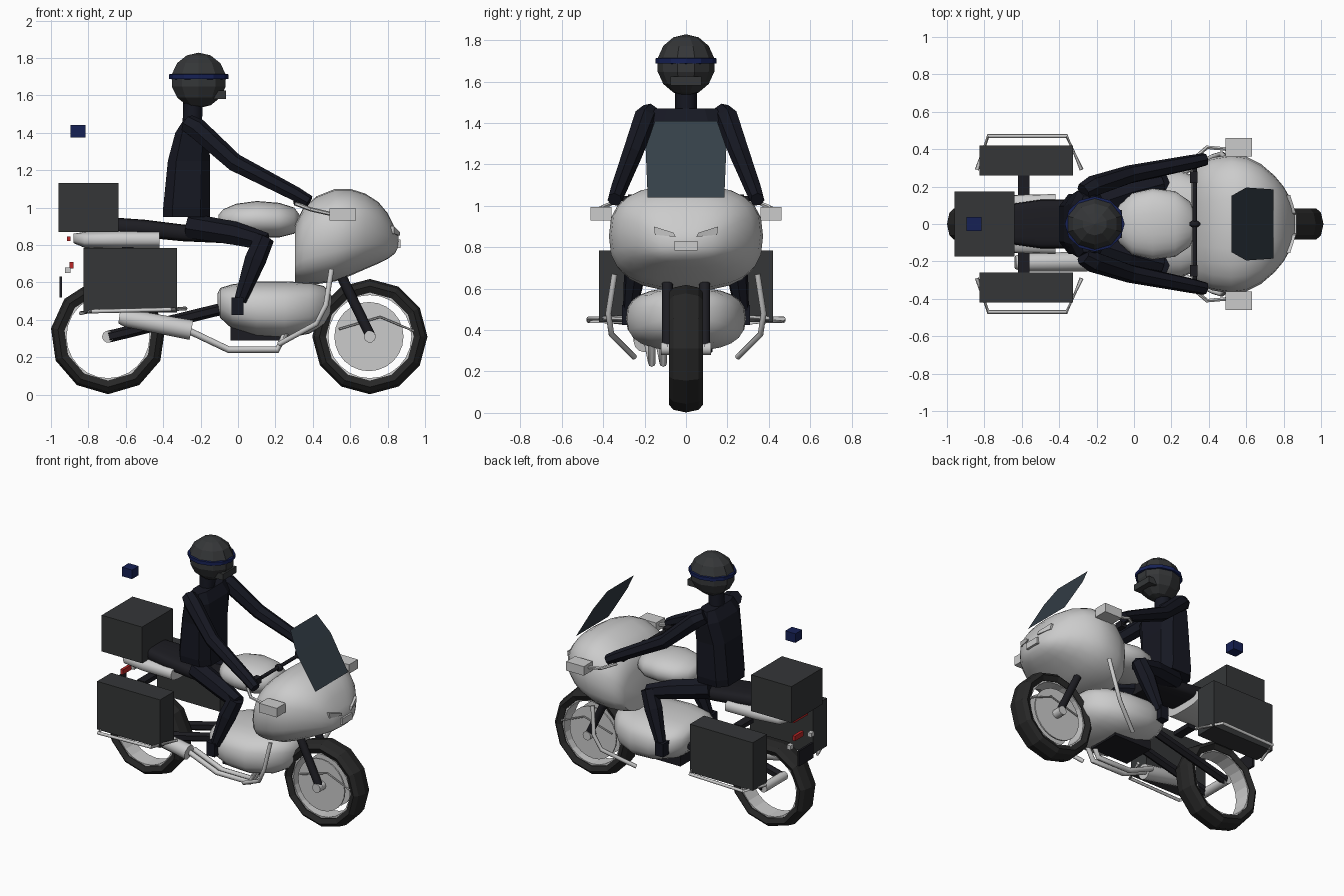
import bpy, bmesh, math
from mathutils import Vector


def mat(name, *rgb):
    m = bpy.data.materials.new(name)
    m.diffuse_color = (*rgb, 1)
    return m


BLACK = mat("black", 0.012, 0.012, 0.016)
SUIT = mat("suit", 0.008, 0.009, 0.016)
TYRE = mat("tyre", 0.02, 0.02, 0.02)
CASE = mat("case", 0.035, 0.037, 0.039)
GLASS = mat("screen", 0.035, 0.05, 0.065)
BLUE = mat("blue", 0.008, 0.015, 0.09)
RED = mat("red", 0.5, 0.02, 0.02)


def finish(name, bm, m=None, smooth=False):
    bmesh.ops.recalc_face_normals(bm, faces=bm.faces)
    me = bpy.data.meshes.new(name)
    bm.to_mesh(me)
    bm.free()
    ob = bpy.data.objects.new(name, me)
    bpy.context.collection.objects.link(ob)
    if m:
        me.materials.append(m)
    if smooth:
        bpy.context.view_layer.objects.active = ob
        bpy.ops.object.select_all(action='DESELECT')
        ob.select_set(True)
        bpy.ops.object.shade_smooth_by_angle(angle=math.radians(50))
    return ob


def skin(name, rings, m=None, smooth=False, closed=False):
    """Join rings of points into a surface, capped unless closed."""
    bm = bmesh.new()
    rs = [[bm.verts.new(p) for p in r] for r in rings]
    n = len(rs[0])
    pairs = list(zip(rs, rs[1:])) + ([(rs[-1], rs[0])] if closed else [])
    for a, b in pairs:
        for i in range(n):
            j = (i + 1) % n
            bm.faces.new((a[i], a[j], b[j], b[i]))
    if not closed:
        bm.faces.new(rs[0])
        bm.faces.new(rs[-1])
    return finish(name, bm, m, smooth)


def box(name, x, y, z, m=None):
    return skin(name, [[(a, y[0], z[0]), (a, y[1], z[0]), (a, y[1], z[1]), (a, y[0], z[1])] for a in x], m)


def tube(name, pts, r, m=None, n=8):
    """Tube along a path, r is one radius or one per point."""
    pts = [Vector(p) for p in pts]
    rad = r if isinstance(r, (list, tuple)) else [r] * len(pts)
    rings = []
    for i, p in enumerate(pts):
        t = (pts[min(i + 1, len(pts) - 1)] - pts[max(i - 1, 0)]).normalized()
        ref = Vector((0, 1, 0)) if abs(t.y) < 0.9 else Vector((0, 0, 1))
        u = t.cross(ref).normalized()
        v = t.cross(u)
        rings.append([p + rad[i] * (u * math.cos(a) + v * math.sin(a))
                      for a in [2 * math.pi * k / n for k in range(n)]])
    return skin(name, rings, m, n > 7)


def shell(name, secs, e=2.5, m=None, n=24):
    """Rounded body along x; sections are (x, z low, z high, half width)."""
    def sp(c):
        return math.copysign(abs(c) ** (2 / e), c)
    rings = [[(x, w * sp(math.cos(a)), (lo + hi) / 2 + (hi - lo) / 2 * sp(math.sin(a)))
              for a in [2 * math.pi * k / n for k in range(n)]] for x, lo, hi, w in secs]
    return skin(name, rings, m, True)


def wheel_ring(name, x, z, prof, n, m=None):
    """Closed (radius, y) profile turned about the axle."""
    rings = []
    for k in range(n):
        a = 2 * math.pi * k / n - math.pi / 2
        rings.append([(x + r * math.cos(a), y, z + r * math.sin(a)) for r, y in prof])
    return skin(name, rings, m, closed=True)


def ball(name, c, r, m=None, u=12, v=8):
    bm = bmesh.new()
    bmesh.ops.create_uvsphere(bm, u_segments=u, v_segments=v, radius=1)
    for w in bm.verts:
        w.co = Vector(c) + Vector([w.co[i] * r[i] for i in range(3)])
    return finish(name, bm, m)


# wheels
for nm, x, n in (("front", 0.705, 12), ("rear", -0.695, 11)):
    wheel_ring(nm + "_tyre", x, 0.31, [(0.235, -0.065), (0.27, -0.083), (0.295, -0.06), (0.308, 0),
                                       (0.295, 0.06), (0.27, 0.083), (0.235, 0.065)], n, TYRE)
    wheel_ring(nm + "_rim", x, 0.31, [(0.222, -0.06), (0.24, -0.06), (0.24, 0.06), (0.222, 0.06)], 24)
    tube(nm + "_hub", [(x, -0.12, 0.31), (x, 0.12, 0.31)], 0.032, n=10)
for s in (1, -1):
    tube("brake_disc", [(0.7, s * 0.045, 0.31), (0.7, s * 0.055, 0.31)], 0.185, n=24)
    tube("fork", [(0.71, s * 0.09, 0.31), (0.53, s * 0.09, 0.68)], 0.027, BLACK)
    tube("wheel_guard_rod", [(0.54, s * 0.07, 0.35), (0.76, s * 0.07, 0.415), (0.94, s * 0.07, 0.34)], 0.006, n=6)
    tube("swing_arm", [(-0.69, s * 0.1, 0.31), (-0.08, s * 0.1, 0.46)], 0.032, BLACK, 6)

# bodywork
shell("fairing", [(0.305, 0.595, 0.91, 0.27), (0.35, 0.59, 1.0, 0.325), (0.42, 0.59, 1.06, 0.355),
                  (0.52, 0.605, 1.1, 0.372), (0.6, 0.635, 1.1, 0.36), (0.68, 0.67, 1.075, 0.32),
                  (0.75, 0.7, 1.03, 0.26), (0.8, 0.725, 0.97, 0.2), (0.84, 0.755, 0.89, 0.13),
                  (0.858, 0.79, 0.85, 0.05)], 2.6)
shell("engine_cowl", [(-0.11, 0.45, 0.54, 0.1), (-0.095, 0.41, 0.57, 0.19), (-0.03, 0.35, 0.59, 0.255),
                      (0.1, 0.31, 0.605, 0.29), (0.25, 0.3, 0.605, 0.285), (0.38, 0.325, 0.6, 0.235),
                      (0.46, 0.37, 0.58, 0.16), (0.5, 0.43, 0.53, 0.07)], 2.6)
shell("tank", [(-0.105, 0.9, 0.96, 0.04), (-0.08, 0.87, 0.99, 0.1), (-0.01, 0.85, 1.02, 0.165),
               (0.1, 0.84, 1.035, 0.19), (0.22, 0.84, 1.025, 0.175), (0.3, 0.86, 1.0, 0.12),
               (0.33, 0.9, 0.96, 0.04)], 2.2)
shell("tail_fairing", [(-0.88, 0.81, 0.86, 0.06), (-0.82, 0.785, 0.87, 0.13), (-0.65, 0.78, 0.88, 0.155),
                       (-0.42, 0.78, 0.88, 0.16)], 3)
shell("seat", [(-0.64, 0.85, 0.945, 0.11), (-0.5, 0.84, 0.935, 0.13), (-0.3, 0.82, 0.91, 0.13),
               (-0.08, 0.81, 0.89, 0.12)], 4, BLACK, 16)
box("engine_sump", (-0.04, 0.26), (-0.12, 0.12), (0.29, 0.36), BLACK)

# windscreen
bm = bmesh.new()
rows = [[bm.verts.new((x, y, z)) for y in (-w, w)]
        for x, z, w in ((0.52, 1.41, 0.15), (0.6, 1.28, 0.195), (0.745, 1.04, 0.185))]
for a, b in zip(rows, rows[1:]):
    bm.faces.new((a[0], a[1], b[1], b[0]))
finish("windscreen", bm, GLASS)

# nose lamps, mirrors and handlebar
box("nose_lamp", (0.83, 0.87), (-0.055, 0.055), (0.785, 0.83))
for s in (1, -1):
    skin("headlamp", [[(x, s * 0.05, 0.85), (x - 0.03, s * 0.15, 0.86), (x - 0.03, s * 0.155, 0.9),
                       (x, s * 0.06, 0.87)] for x in (0.81, 0.865)])
    box("mirror", (0.49, 0.63), (s * 0.36, s * 0.46), (0.93, 0.995))
    tube("mirror_stalk", [(0.31, s * 0.34, 1.02), (0.39, s * 0.41, 0.99), (0.5, s * 0.4, 0.965)], 0.011, n=6)
    box("bar_clamp", (0.3, 0.34), (s * 0.22, s * 0.28), (1.01, 1.055), BLACK)
tube("handlebar", [(0.325, -0.36, 1.035), (0.325, 0.36, 1.035)], 0.012, BLACK)
ball("bar_centre", (0.325, 0, 1.03), (0.03, 0.02, 0.025), BLACK)

# exhaust
tube("muffler", [(-0.635, -0.205, 0.415), (-0.6, -0.205, 0.41), (-0.25, -0.2, 0.345)], [0.035, 0.048, 0.053], n=12)
for y in (-0.165, -0.11):
    tube("exhaust_pipe", [(-0.26, y - 0.02, 0.34), (-0.05, y, 0.24), (0.21, y, 0.24), (0.27, y, 0.36)], 0.018)

# crash bars, cases and case guards
for s in (1, -1):
    tube("crash_bar", [(0.5, s * 0.345, 0.67), (0.47, s * 0.375, 0.48), (0.42, s * 0.36, 0.38),
                       (0.22, s * 0.25, 0.27)], 0.014)
    box("side_case", (-0.825, -0.325), (s * 0.26, s * 0.42), (0.44, 0.785), CASE)
    tube("case_guard", [(-0.84, s * 0.29, 0.435), (-0.78, s * 0.47, 0.445), (-0.36, s * 0.47, 0.455),
                        (-0.28, s * 0.29, 0.46)], 0.011)
    box("case_bracket", (-0.62, -0.56), (s * 0.12, s * 0.26), (0.76, 0.79), BLACK)
box("top_case", (-0.96, -0.64), (-0.175, 0.175), (0.87, 1.13), CASE)

# rear lights, plate and beacon
box("upper_tail_lamp", (-0.915, -0.895), (-0.08, 0.08), (0.82, 0.845), RED)
box("lower_tail_lamp", (-0.9, -0.88), (-0.05, 0.05), (0.675, 0.71), RED)
for s in (1, -1):
    box("rear_indicator", (-0.925, -0.895), (s * 0.1, s * 0.135), (0.65, 0.68))
box("rear_plate", (-0.955, -0.94), (-0.08, 0.08), (0.52, 0.63), BLACK)
box("beacon", (-0.895, -0.815), (-0.038, 0.038), (1.375, 1.44), BLUE)

# rider body
torso = [(0.95, -0.4, -0.15, 0.15), (1.0, -0.4, -0.15, 0.16), (1.25, -0.375, -0.15, 0.16),
         (1.4, -0.335, -0.155, 0.18), (1.47, -0.29, -0.19, 0.15)]
skin("rider_torso", [[((a + b) / 2 + (b - a) / 2 * cx, w * cy, z) for cx, cy in
                      ((1, 0.6), (0.6, 1), (-0.6, 1), (-1, 0.6), (-1, -0.6), (-0.6, -1), (0.6, -1), (1, -0.6))]
                     for z, a, b, w in torso], SUIT)
tube("rider_neck", [(-0.245, 0, 1.42), (-0.24, 0, 1.6)], 0.052, SUIT)
for s in (1, -1):
    tube("rider_arm", [(-0.27, s * 0.17, 1.45), (-0.22, s * 0.2, 1.42), (-0.02, s * 0.265, 1.24),
                       (0.31, s * 0.33, 1.07), (0.38, s * 0.345, 1.03)], [0.05, 0.058, 0.05, 0.04, 0.035], SUIT, 7)
    tube("rider_thigh", [(-0.26, s * 0.09, 0.9), (-0.02, s * 0.17, 0.86), (0.15, s * 0.215, 0.815)],
         [0.07, 0.065, 0.05], SUIT, 7)
    tube("rider_shin", [(0.14, s * 0.22, 0.84), (0.09, s * 0.24, 0.72), (0.01, s * 0.27, 0.5)],
         [0.055, 0.06, 0.035], SUIT, 7)
    box("rider_boot", (-0.035, 0.03), (s * 0.235, s * 0.31), (0.425, 0.52), SUIT)

# helmet with chin guard and goggle band
ball("helmet", (-0.21, 0, 1.68), (0.155, 0.14, 0.148), CASE, 10, 7)
box("chin_guard", (-0.13, -0.065), (-0.075, 0.075), (1.58, 1.625), CASE)
band = wheel_ring("goggle_band", 0, 0, [(0.14, -0.015), (0.16, -0.012), (0.16, 0.012), (0.14, 0.015)], 12, BLUE)
band.rotation_euler = (math.pi / 2, 0, 0)
band.scale = (1, 1, 0.92)
band.location = (-0.21, 0, 1.7)
